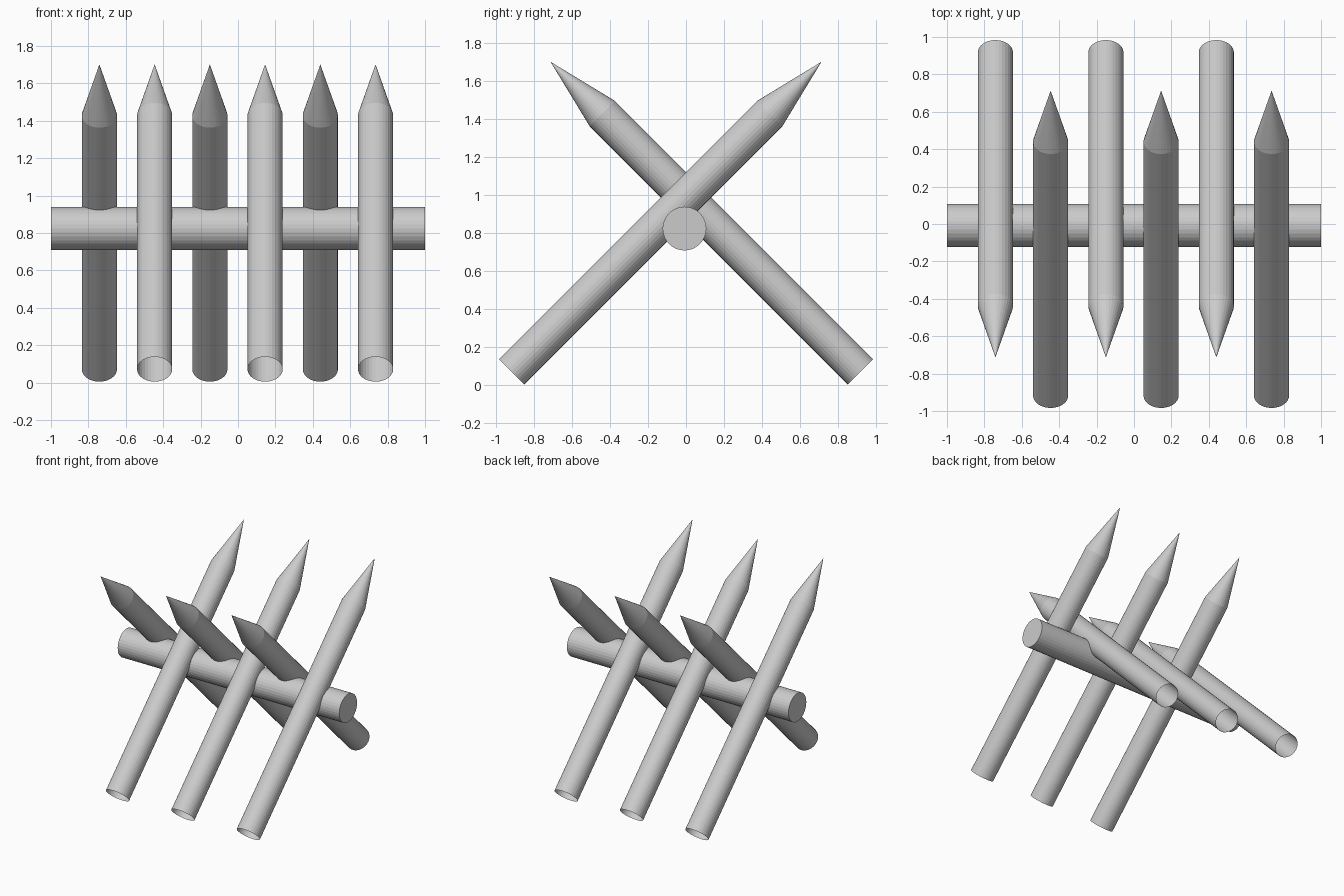
import bpy, bmesh
from math import radians, sqrt
from mathutils import Matrix, Vector

if "Cube" in bpy.data.objects:
    bpy.data.objects.remove(bpy.data.objects["Cube"])

SIDES = 32


def add_object(name, bm, matrix):
    bmesh.ops.recalc_face_normals(bm, faces=bm.faces)
    mesh = bpy.data.meshes.new(name)
    bm.to_mesh(mesh)
    bm.free()
    obj = bpy.data.objects.new(name, mesh)
    obj.matrix_world = matrix
    bpy.context.collection.objects.link(obj)
    return obj


# Horizontal log, capped at both ends
def crossbeam(radius, length, y, z):
    bm = bmesh.new()
    bmesh.ops.create_cone(bm, cap_ends=True, segments=SIDES, radius1=radius,
                          radius2=radius, depth=length)
    add_object("crossbeam", bm,
               Matrix.Translation((0, y, z)) @ Matrix.Rotation(radians(90), 4, 'Y'))


# Sharpened stake: open tube at the foot, cone at the tip
def stake(name, x, lean, radius=0.094, shaft=1.92, tip=0.385):
    bm = bmesh.new()
    bmesh.ops.create_cone(bm, cap_ends=False, segments=SIDES, radius1=radius,
                          radius2=radius, depth=shaft,
                          matrix=Matrix.Translation((0, 0, shaft / 2)))
    rim = [e for e in bm.edges if all(v.co.z > shaft - 0.01 for v in e.verts)]
    apex = bm.verts.new((0, 0, shaft + tip))
    for e in rim:
        bm.faces.new((e.verts[0], e.verts[1], apex))
    foot = Vector((x, -lean * 0.917, radius / sqrt(2) + 0.005))
    add_object(name, bm, Matrix.Translation(foot)
               @ Matrix.Rotation(radians(-45 * lean), 4, 'X'))


crossbeam(0.115, 2.0, -0.008, 0.824)

# Stakes alternate between leaning forward and leaning back
for i in range(6):
    lean = -1 if i % 2 == 0 else 1
    side = "front_leaning" if lean < 0 else "back_leaning"
    stake(f"{side}_stake_{i // 2 + 1}", -0.741 + i * 0.2953, lean)
